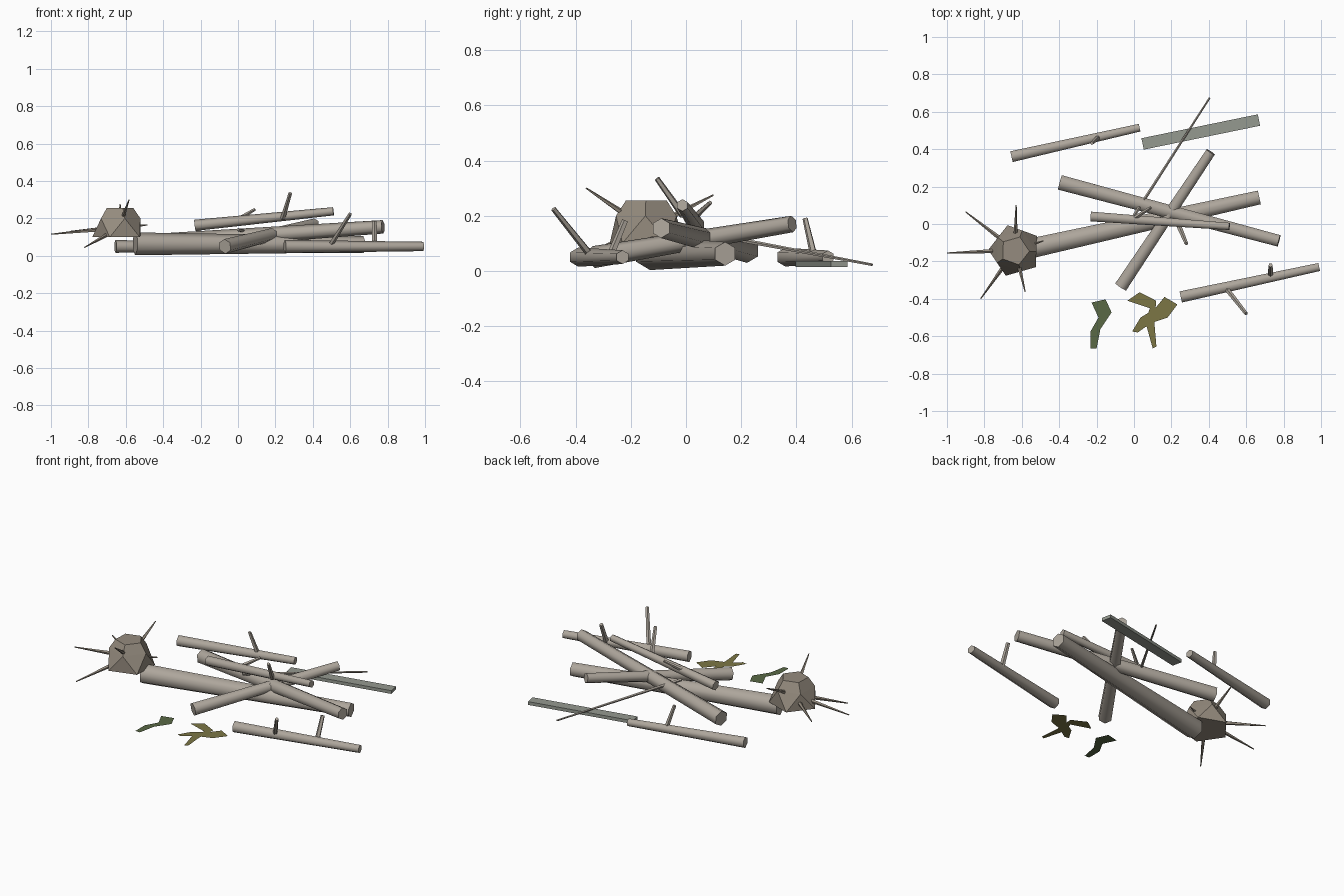
import bpy, bmesh
from math import radians, cos, sin
from mathutils import Vector

if "Cube" in bpy.data.objects:
    bpy.data.objects.remove(bpy.data.objects["Cube"])


def mat(name, col):
    m = bpy.data.materials.new(name)
    m.diffuse_color = (*col, 1)
    m.use_nodes = True
    m.node_tree.nodes["Principled BSDF"].inputs["Base Color"].default_value = m.diffuse_color
    return m


WOOD = mat("weathered_wood", (0.42, 0.38, 0.33))
ROOT = mat("root_wood", (0.30, 0.26, 0.21))
PLANK = mat("plank_wood", (0.30, 0.32, 0.28))
GREEN = mat("dark_weed", (0.10, 0.14, 0.06))
OLIVE = mat("olive_weed", (0.20, 0.18, 0.06))


def finish(name, bm, material, smooth=False):
    bmesh.ops.recalc_face_normals(bm, faces=bm.faces)
    me = bpy.data.meshes.new(name)
    bm.to_mesh(me)
    bm.free()
    me.materials.append(material)
    if smooth:
        me.shade_smooth()
        me.set_sharp_from_angle(angle=radians(65))
    ob = bpy.data.objects.new(name, me)
    bpy.context.collection.objects.link(ob)
    return ob


def log(name, a, b, r1, r2, sides=6, material=WOOD):
    """Tapered round stick from a to b."""
    a, b = Vector(a), Vector(b)
    d = b - a
    bm = bmesh.new()
    bmesh.ops.create_cone(bm, cap_ends=True, segments=sides, radius1=r1,
                          radius2=r2, depth=d.length)
    ob = finish(name, bm, material, sides > 5)
    ob.rotation_mode = 'QUATERNION'
    ob.rotation_quaternion = d.to_track_quat('Z', 'Y')
    ob.location = (a + b) / 2
    return ob


def ribbon(name, pairs, material, z):
    """Flat strip through left/right point pairs."""
    bm = bmesh.new()
    rows = [[bm.verts.new((p[0], p[1], z)), bm.verts.new((p[2], p[3], z))] for p in pairs]
    for (a, b), (c, d) in zip(rows, rows[1:]):
        bm.faces.new((a, b, d, c))
    return finish(name, bm, material)


# Main logs of the pile
log("main_trunk", (-0.55, -0.13, 0.064), (0.67, 0.142, 0.062), 0.061, 0.043)
log("crossing_log", (-0.395, 0.222, 0.075), (0.775, -0.09, 0.155), 0.046, 0.036)
log("diagonal_log", (-0.07, -0.335, 0.05), (0.41, 0.385, 0.17), 0.04, 0.03)
log("top_log", (-0.23, 0.04, 0.163), (0.51, -0.013, 0.238), 0.03, 0.022)
log("back_log", (-0.655, 0.36, 0.05), (0.03, 0.515, 0.05), 0.034, 0.024)
log("front_log", (0.25, -0.39, 0.05), (0.99, -0.23, 0.05), 0.035, 0.025)

# Broken branches and stubs
branches = [
    ((0.24, -0.01, 0.2), (0.28, -0.105, 0.335), 0.014, 0.01),
    ((0.0, 0.03, 0.195), (0.09, 0.088, 0.248), 0.012, 0.008),
    ((-0.19, 0.465, 0.05), (-0.225, 0.432, 0.19), 0.014, 0.01),
    ((0.49, -0.34, 0.05), (0.60, -0.48, 0.225), 0.014, 0.01),
    ((0.73, -0.275, 0.05), (0.73, -0.22, 0.183), 0.015, 0.012),
]
for i, br in enumerate(branches):
    log(f"branch_{i}", *br, sides=5)
log("long_twig", (0.0, 0.045, 0.14), (0.405, 0.675, 0.022), 0.009, 0.005, 5)

# Five-sided root ball, rings twisted against each other
bm = bmesh.new()
rings = []
for r, z, phase in ((0.142, 0.1, 34), (0.115, 0.2, 70), (0.078, 0.255, 70)):
    rings.append([bm.verts.new((-0.637 + r * cos(radians(phase + 72 * k)),
                                -0.143 + r * sin(radians(phase + 72 * k)), z))
                  for k in range(5)])
low, mid, top = rings
for k in range(5):
    n = (k + 1) % 5
    bm.faces.new((low[k], low[n], mid[k]))
    bm.faces.new((low[n], mid[n], mid[k]))
    bm.faces.new((mid[k], mid[n], top[n], top[k]))
bm.faces.new(top)
bm.faces.new(low)
finish("root_ball", bm, ROOT)

# Root spikes fanning from the ball
centre = Vector((-0.635, -0.14, 0.15))
for i, tip in enumerate([(-0.9, 0.065, 0.13), (-1.0, -0.155, 0.115), (-0.82, -0.4, 0.045),
                         (-0.582, -0.362, 0.3), (-0.63, 0.1, 0.275), (-0.485, -0.09, 0.165)]):
    log(f"root_{i}", centre.lerp(Vector(tip), 0.15), tip, 0.014, 0.003, 5, ROOT)

# Plank lying behind
bm = bmesh.new()
bmesh.ops.create_cube(bm, size=1)
bmesh.ops.scale(bm, vec=(0.635, 0.062, 0.02), verts=bm.verts)
plank = finish("plank", bm, PLANK)
plank.location = (0.357, 0.492, 0.025)
plank.rotation_euler.z = radians(11.6)

# Flat weed strips in front
ribbon("weed_left", [(-.227, -.42, -.152, -.403), (-.19, -.5, -.12, -.473),
                     (-.232, -.574, -.18, -.563), (-.232, -.665, -.2, -.665)], GREEN, 0.0)
ribbon("weed_long", [(-.035, -.41, .03, -.365), (.085, -.45, .118, -.41),
                     (.06, -.52, .11, -.54), (.1, -.665, .12, -.655)], OLIVE, 0.0)
ribbon("weed_cross", [(.163, -.39, .232, -.43), (.11, -.455, .18, -.5),
                      (.035, -.5, .09, -.53), (-.01, -.575, .02, -.58)], OLIVE, 0.003)
